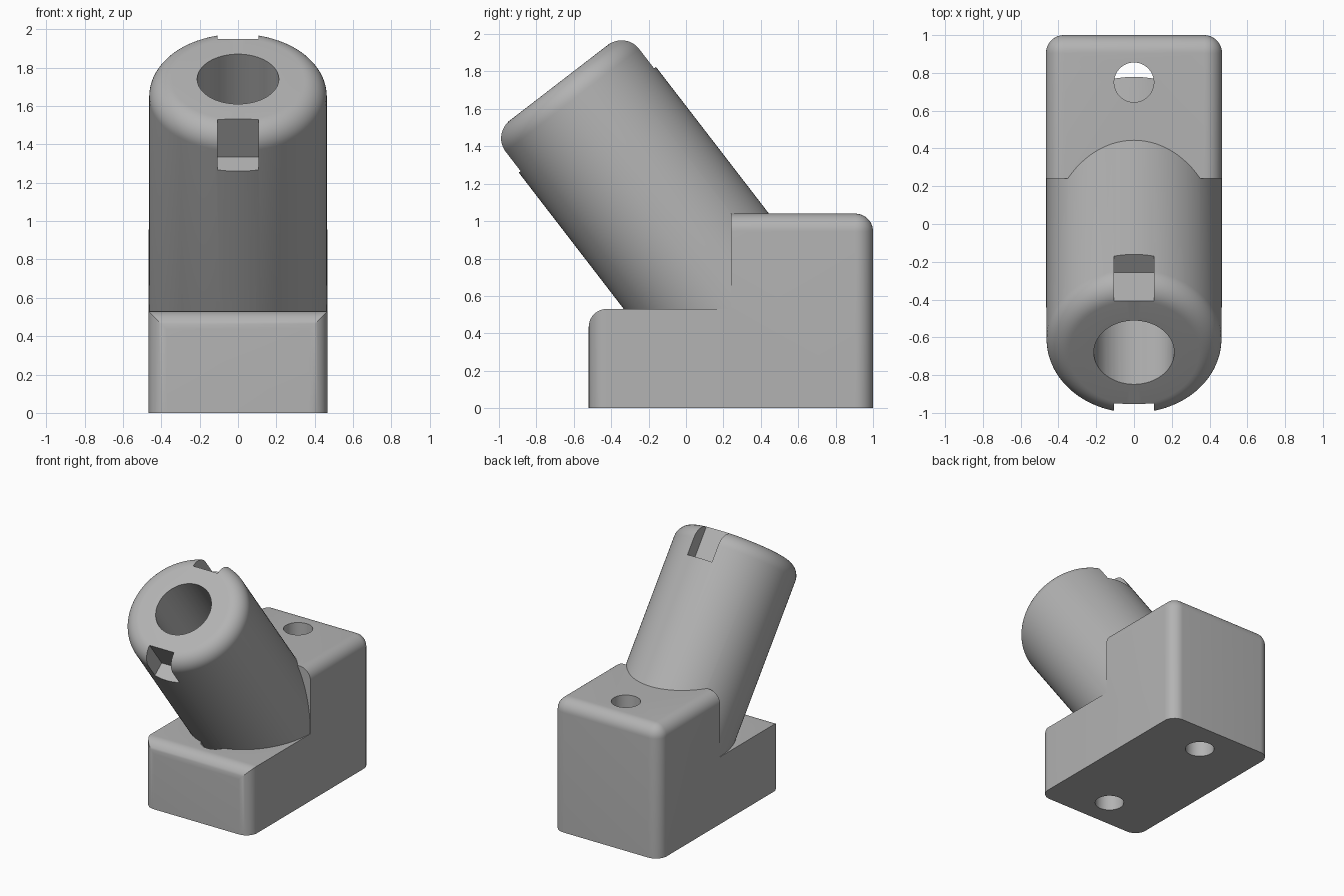
import bpy, bmesh, math
from mathutils import Matrix, Vector

if "Cube" in bpy.data.objects:
    bpy.data.objects.remove(bpy.data.objects["Cube"])

TILT = math.radians(37.6)            # lean of the barrel towards the front
END = Vector((0, -0.68, 1.74))       # centre of the barrel's open end
BARREL = Matrix.Translation(END) @ Matrix.Rotation(TILT, 4, 'X')

grey = bpy.data.materials.new("grey")
grey.diffuse_color = (0.45, 0.45, 0.45, 1)
grey.use_nodes = True
grey.node_tree.nodes["Principled BSDF"].inputs["Base Color"].default_value = grey.diffuse_color


def make(name, bm, matrix=Matrix()):
    bm.transform(matrix)
    bmesh.ops.recalc_face_normals(bm, faces=bm.faces[:])
    me = bpy.data.meshes.new(name)
    bm.to_mesh(me)
    bm.free()
    me.materials.append(grey)
    ob = bpy.data.objects.new(name, me)
    bpy.context.collection.objects.link(ob)
    return ob


def lathe(name, profile, matrix, n=96):
    """Closed solid turned around z; the profile starts and ends on the axis."""
    bm = bmesh.new()
    vs = [bm.verts.new((r, 0, z)) for r, z in profile]
    es = [bm.edges.new(p) for p in zip(vs, vs[1:])]
    bmesh.ops.spin(bm, geom=vs + es, axis=(0, 0, 1), cent=(0, 0, 0),
                   angle=2 * math.pi, steps=n, use_merge=True)
    bmesh.ops.remove_doubles(bm, verts=bm.verts[:], dist=1e-5)
    return make(name, bm, matrix)


def rod(name, r, z0, z1, matrix, n=64):
    return lathe(name, [(0, z0), (r, z0), (r, z1), (0, z1)], matrix, n)


def box(name, lo, hi, matrix):
    bm = bmesh.new()
    bmesh.ops.create_cube(bm, size=1)
    for v in bm.verts:
        v.co = [a + (b - a) * (c + 0.5) for a, b, c in zip(lo, hi, v.co)]
    return make(name, bm, matrix)


def combine(ob, other, op):
    m = ob.modifiers.new(op.lower(), 'BOOLEAN')
    m.operation, m.object, m.solver = op, other, 'EXACT'
    bpy.context.view_layer.objects.active = ob
    bpy.ops.object.modifier_apply(modifier=m.name)
    bpy.data.objects.remove(other)


# stepped block: side outline pushed across the width
W, FRONT, STEP, BACK, LOW, HIGH = 0.466, -0.52, 0.24, 1.0, 0.53, 1.04
outline = [(FRONT, 0), (BACK, 0), (BACK, HIGH), (STEP, HIGH), (STEP, LOW), (FRONT, LOW)]
bm = bmesh.new()
face = bm.faces.new([bm.verts.new((-W, y, z)) for y, z in outline])
ext = bmesh.ops.extrude_face_region(bm, geom=[face])
bmesh.ops.translate(bm, vec=(2 * W, 0, 0),
                    verts=[g for g in ext["geom"] if isinstance(g, bmesh.types.BMVert)])
bmesh.ops.recalc_face_normals(bm, faces=bm.faces[:])


def is_rounded(e):
    a, b = e.verts[0].co, e.verts[1].co
    mid, d = (a + b) / 2, b - a
    upright = abs(d.z) > 0.1 and (abs(mid.y - FRONT) < 0.01 or abs(mid.y - BACK) < 0.01)
    top_rim = mid.z > HIGH - 0.01 and mid.y > STEP + 0.01
    front_rim = abs(mid.y - FRONT) < 0.01 and abs(mid.z - LOW) < 0.01
    return upright or top_rim or front_rim


bmesh.ops.bevel(bm, geom=[e for e in bm.edges if is_rounded(e)], offset=0.095,
                offset_type='OFFSET', segments=10, profile=0.5, affect='EDGES')
body = make("angled_holder", bm)

# two upright screw holes in the block
for y in (0.75, -0.28):
    combine(body, rod("screw_hole", 0.105, -0.2, 1.3, Matrix.Translation((0, y, 0))),
            'DIFFERENCE')

# leaning barrel with a rounded mouth
R, F, LENGTH = 0.463, 0.118, 1.79
arc = [(R - F + F * math.cos(a), -F + F * math.sin(a))
       for a in (math.pi / 2 * i / 12 for i in range(13))]
barrel = lathe("barrel", [(0, -LENGTH), (R, -LENGTH)] + arc + [(0, 0)], BARREL)

# notches in the barrel rim, front and back
for s in (-1, 1):
    ys = sorted((s * 0.343, s * 0.6))
    combine(barrel, box("notch", (-0.107, ys[0], -0.25), (0.107, ys[1], 0.1), BARREL),
            'DIFFERENCE')

# join, then bore the barrel
combine(body, barrel, 'UNION')
combine(body, rod("bore", 0.213, -1.3, 0.1, BARREL), 'DIFFERENCE')

bpy.ops.object.select_all(action='DESELECT')
body.select_set(True)
bpy.context.view_layer.objects.active = body
bpy.ops.object.shade_smooth_by_angle(angle=math.radians(30))
